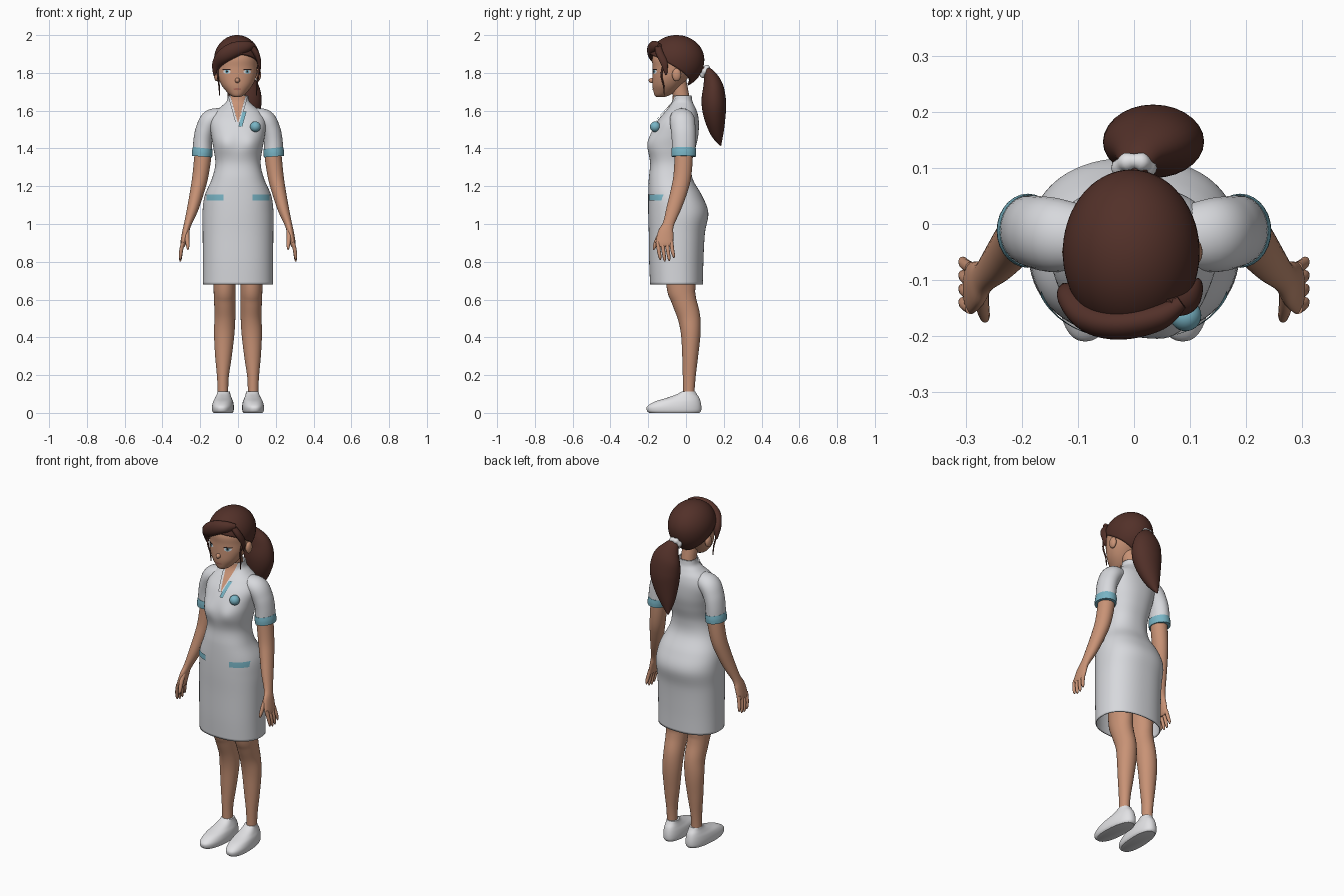
import bpy, bmesh, math
from mathutils import Vector

cube = bpy.data.objects.get("Cube")
if cube:
    bpy.data.objects.remove(cube)


def material(name, r, g, b):
    m = bpy.data.materials.new(name)
    m.use_nodes = True
    m.diffuse_color = (r, g, b, 1)
    m.node_tree.nodes["Principled BSDF"].inputs["Base Color"].default_value = (r, g, b, 1)
    return m


WHITE = material("white cloth", .68, .69, .72)
SHOE = material("shoe white", .76, .76, .78)
SKIN = material("skin", .58, .29, .18)
HAIR = material("brown hair", .085, .03, .022)
BLUE = material("light blue", .19, .46, .56)
DARK = material("dark lash", .02, .012, .012)
LIP = material("lip", .46, .17, .12)


def finish(name, bm, mat, thick=0):
    bmesh.ops.recalc_face_normals(bm, faces=bm.faces)
    mesh = bpy.data.meshes.new(name)
    bm.to_mesh(mesh)
    bm.free()
    mesh.materials.append(mat)
    ob = bpy.data.objects.new(name, mesh)
    bpy.context.scene.collection.objects.link(ob)
    if thick:
        mod = ob.modifiers.new("thickness", "SOLIDIFY")
        mod.thickness, mod.offset = thick, -1
    bpy.ops.object.select_all(action="DESELECT")
    bpy.context.view_layer.objects.active = ob
    ob.select_set(True)
    bpy.ops.object.shade_smooth_by_angle(angle=math.radians(50))
    return ob


def skin_rings(name, rings, mat, caps=(True, True), closed=True, thick=0):
    """Bridge equal rings of points into one surface."""
    bm = bmesh.new()
    loops = [[bm.verts.new(p) for p in ring] for ring in rings]
    n = len(loops[0])
    for a, b in zip(loops, loops[1:]):
        for i in range(n if closed else n - 1):
            j = (i + 1) % n
            bm.faces.new((a[i], a[j], b[j], b[i]))
    for cap, loop in zip(caps, (loops[0], loops[-1])):
        if cap and closed:
            bm.faces.new(loop)
    return finish(name, bm, mat, thick)


def spline(rows, steps=6):
    """Catmull-Rom through rows of numbers."""
    out = []
    for i in range(len(rows) - 1):
        a, b, c, d = (rows[max(0, i - 1)], rows[i], rows[i + 1], rows[min(len(rows) - 1, i + 2)])
        for k in range(steps):
            t = k / steps
            out.append([.5 * (2*q + (r-p)*t + (2*p - 5*q + 4*r - s)*t*t + (3*q - p - 3*r + s)*t**3)
                        for p, q, r, s in zip(a, b, c, d)])
    return out + [list(rows[-1])]


def power(v, p):
    return math.copysign(abs(v) ** (2 / p), v)


def stack(name, rows, mat, p=2, cx=0, caps=(True, True), warp=None, thick=0):
    """Horizontal sections: height, half width, front y, back y."""
    rings = []
    for z, w, f, b in spline(rows):
        ring = []
        for i in range(72):
            a = math.tau * i / 72
            v = Vector((cx + w * power(math.cos(a), p), (f+b)/2 + (b-f)/2 * power(math.sin(a), p), z))
            ring.append(warp(v) if warp else v)
        rings.append(ring)
    return skin_rings(name, rings, mat, caps, thick=thick)


def tube(name, pts, mat, caps=(True, True), n=28, steps=6):
    """Ellipses along a path: x, y, z, side radius, depth radius."""
    rows = spline(pts, steps)
    rings = []
    for i, (x, y, z, r, d) in enumerate(rows):
        t = (Vector(rows[min(i+1, len(rows)-1)][:3]) - Vector(rows[max(i-1, 0)][:3])).normalized()
        depth = Vector((0, 1, 0))
        depth = (depth - t * depth.dot(t)).normalized()
        side = t.cross(depth)
        rings.append([Vector((x, y, z)) + side * r * math.cos(math.tau*k/n) + depth * d * math.sin(math.tau*k/n)
                      for k in range(n)])
    return skin_rings(name, rings, mat, caps)


def patch(name, rows, mat, z0, z1, left, right, lift=.005, p=2, cx=0):
    """Thin plate lying on the front of a stack."""
    dense, rings = spline(rows, 12), []
    for j in range(13):
        t = j / 12
        z = z0 + (z1 - z0) * t
        k = next((i for i in range(len(dense)-1) if dense[i+1][0] >= z), len(dense)-2)
        lo, hi = dense[k], dense[k+1]
        u = (z - lo[0]) / (hi[0] - lo[0])
        w, f, b = (lo[m] + (hi[m] - lo[m]) * u for m in (1, 2, 3))
        row = []
        for i in range(15):
            x = left(t) + (right(t) - left(t)) * i / 14
            c = max(0, 1 - abs((x - cx) / w) ** p) ** (1 / p)
            row.append((x, (f+b)/2 - (b-f)/2 * c - lift, z))
        rings.append(row)
    return skin_rings(name, rings, mat, closed=False)


def oval(name, rows, mat, x, z, w, h, lift, **kw):
    half = lambda t: w * math.sqrt(max(0, 1 - (2*t - 1)**2)) + .0003
    patch(name, rows, mat, z - h, z + h, lambda t: x - half(t), lambda t: x + half(t), lift, **kw)


def ball(name, loc, scale, mat):
    bm = bmesh.new()
    bmesh.ops.create_uvsphere(bm, u_segments=28, v_segments=16, radius=1)
    for v in bm.verts:
        v.co = Vector(loc) + Vector([a * b for a, b in zip(v.co, scale)])
    return finish(name, bm, mat)


# Dress body, open at the hem and the collar
DRESS = [(.68, .186, -.19, .09), (.8, .186, -.195, .092), (.95, .187, -.197, .1), (1.06, .188, -.2, .118),
         (1.15, .176, -.2, .085), (1.24, .138, -.197, .035), (1.32, .12, -.19, .03), (1.4, .13, -.2, .05),
         (1.47, .142, -.188, .065), (1.54, .148, -.155, .068), (1.59, .125, -.115, .06),
         (1.625, .085, -.085, .045), (1.65, .06, -.07, .034), (1.68, .054, -.066, .03)]


def bust(v):
    if v.y < -.06:
        v.y -= .014 * math.exp(-((abs(v.x) - .07) / .05)**2 - ((v.z - 1.43) / .05)**2)
    return v


stack("dress", DRESS, WHITE, 2.3, caps=(False, False), warp=bust, thick=.006)

# Neckline, collar, placket and pocket trims
vee = lambda t: .002 + .038 * t
patch("neck_opening", DRESS, SKIN, 1.54, 1.678, lambda t: -vee(t), vee, .004, 2.3)
for s, side in ((1, "left"), (-1, "right")):
    inner, outer = (lambda t: s * vee(t)), (lambda t: s * (vee(t) + .012))
    patch(side + "_collar", DRESS, WHITE, 1.54, 1.675, inner, outer, .009, 2.3)
    patch(side + "_pocket_trim", DRESS, BLUE, 1.124, 1.156, lambda t: s * .077, lambda t: s * .166, .006, 2.3)
patch("placket_trim", DRESS, BLUE, 1.515, 1.595, lambda t: .002 + .022 * t, lambda t: .022 + .023 * t, .0095, 2.3)
ball("badge", (.092, -.163, 1.515), (.028, .028, .028), BLUE)

# Arms, legs and shoes
LEG = [(.07, -.03, .9, .066, .08), (.071, -.027, .68, .059, .077), (.07, -.012, .6, .057, .066),
       (.069, .015, .51, .055, .06), (.073, .025, .42, .054, .052), (.077, .022, .3, .044, .042),
       (.08, .017, .19, .031, .034), (.08, .015, .11, .028, .03), (.08, .015, .06, .028, .03)]
SLEEVE = [(.08, -.025, 1.57, .044, .055), (.14, -.02, 1.552, .055, .066), (.172, -.015, 1.5, .052, .065),
          (.186, -.012, 1.44, .05, .063), (.189, -.012, 1.37, .051, .062)]
CUFF = [(.1865, -.012, 1.402, .053, .064), (.189, -.012, 1.38, .055, .066), (.191, -.012, 1.357, .054, .065)]
ARM = [(.18, -.012, 1.46, .042, .046), (.186, -.012, 1.36, .045, .048), (.2, -.02, 1.25, .042, .047),
       (.217, -.038, 1.17, .037, .044), (.24, -.066, 1.08, .03, .038), (.266, -.093, 1.0, .02, .03),
       (.278, -.107, .955, .018, .041), (.29, -.114, .9, .015, .046), (.294, -.114, .88, .01, .042)]
SHOE_ROWS = [(0, .05, -.195, .072), (.012, .056, -.207, .08), (.035, .057, -.205, .081), (.06, .052, -.165, .077),
             (.08, .043, -.1, .07), (.098, .036, -.05, .058), (.112, .033, -.025, .05)]
for s, side in ((1, "left"), (-1, "right")):
    flip = lambda pts: [(s * q[0], *q[1:]) for q in pts]
    tube(side + "_leg", flip(LEG), SKIN)
    tube(side + "_sleeve", flip(SLEEVE), WHITE)
    tube(side + "_cuff", flip(CUFF), BLUE)
    tube(side + "_arm", flip(ARM), SKIN)
    for i in range(4):
        y, drop = -.15 + .024 * i, (.008, 0, .003, .018)[i]
        tube(f"{side}_finger_{i + 1}", flip([(.291, y, .905, .01, .011), (.301, y + .006, .86, .01, .01),
             (.305, y + .012, .818 + drop, .008, .008), (.305, y + .014, .802 + drop, .003, .003)]), SKIN, n=12)
    tube(side + "_thumb", flip([(.27, -.115, .975, .012, .014), (.27, -.145, .93, .012, .013),
         (.266, -.165, .885, .009, .01), (.265, -.172, .862, .003, .003)]), SKIN, n=12)

    def turn_out(v):
        v.x += s * -.05 * (v.y + .03)
        return v
    stack(side + "_shoe", SHOE_ROWS, SHOE, 2.3, s * .078, warp=turn_out)

# Neck, head and face
tube("neck", [(0, -.01, 1.58, .045, .042), (0, -.022, 1.66, .041, .042), (-.003, -.045, 1.76, .045, .046)], SKIN)
HEAD = [(1.672, .014, -.155, -.115), (1.68, .033, -.165, -.09), (1.7, .055, -.172, -.055), (1.735, .082, -.178, -.02),
        (1.78, .101, -.178, .015), (1.83, .107, -.177, .045), (1.88, .107, -.178, .055), (1.93, .09, -.155, .04),
        (1.97, .04, -.1, -.01)]
KW = dict(p=2.15, cx=-.005)
stack("head", HEAD, SKIN, **KW)
ball("nose", (-.003, -.178, 1.76), (.013, .02, .014), SKIN)
oval("lips", HEAD, LIP, -.004, 1.714, .02, .006, .003, **KW)
for s, side in ((1, "left"), (-1, "right")):
    x = -.005 + s * .054
    oval(side + "_eye", HEAD, WHITE, x, 1.806, .019, .011, .003, **KW)
    oval(side + "_iris", HEAD, BLUE, x, 1.807, .01, .0105, .004, **KW)
    oval(side + "_pupil", HEAD, DARK, x, 1.807, .005, .006, .005, **KW)
    oval(side + "_lash", HEAD, DARK, x + s * .002, 1.818, .023, .0035, .006, **KW)
    ball(side + "_ear", (-.003 + s * .11, -.05, 1.79), (.015, .024, .034), SKIN)

# Hair cap whose lower edge dips from the forehead to the nape
rings = []
for j in range(25):
    ring = []
    for i in range(72):
        a = math.tau * i / 72
        back = (1 + math.sin(a)) / 2
        edge = math.radians(77 + 62 * back ** 1.1 + 16 * back ** 4)
        th = edge * (j + .05) / 24.05
        rz = .13 if th < math.pi / 2 else .15
        ring.append((-.005 + .122 * math.sin(th) * math.cos(a), -.05 + .147 * math.sin(th) * math.sin(a),
                     1.87 + rz * math.cos(th)))
    rings.append(ring)
skin_rings("hair_cap", rings, HAIR, (True, False), thick=.012)

# Swept fringe, side locks and loose strands
tube("fringe", [(.085, -.14, 1.945, .012, .012), (.045, -.165, 1.94, .03, .024), (-.02, -.178, 1.922, .04, .028),
                (-.075, -.167, 1.89, .038, .028), (-.112, -.13, 1.845, .026, .022), (-.126, -.11, 1.785, .004, .005)], HAIR)
tube("left_lock", [(.06, -.15, 1.95, .014, .016), (.095, -.14, 1.905, .016, .02),
                   (.113, -.115, 1.85, .01, .018), (.112, -.105, 1.79, .003, .005)], HAIR)
for s, side in ((1, "left"), (-1, "right")):
    tube(side + "_strand", [(s * .112, -.115, 1.85, .006, .007), (s * .108, -.13, 1.79, .005, .005),
         (s * .1, -.118, 1.73, .004, .004), (s * .098, -.115, 1.68, .002, .002)], HAIR, n=8)

# Ponytail and its band
tube("ponytail", [(0, .08, 1.815, .02, .02), (.008, .12, 1.795, .042, .03), (.026, .143, 1.73, .08, .053),
                  (.035, .147, 1.65, .09, .065), (.026, .152, 1.57, .076, .058), (.006, .165, 1.48, .042, .035),
                  (-.01, .183, 1.415, .004, .004)], HAIR)
axis = Vector((0, .85, -.5)).normalized()
across, up = Vector((1, 0, 0)), axis.cross(Vector((1, 0, 0)))
rings = []
for i in range(37):
    a = math.tau * i / 36
    out = across * math.cos(a) + up * math.sin(a)
    r = .015 + .002 * math.cos(6 * a)
    rings.append([Vector((0, .1, 1.808)) + out * (.024 + r * math.cos(math.tau*k/14)) + axis * r * math.sin(math.tau*k/14)
                  for k in range(14)])
skin_rings("hair_band", rings, SHOE, (False, False))
